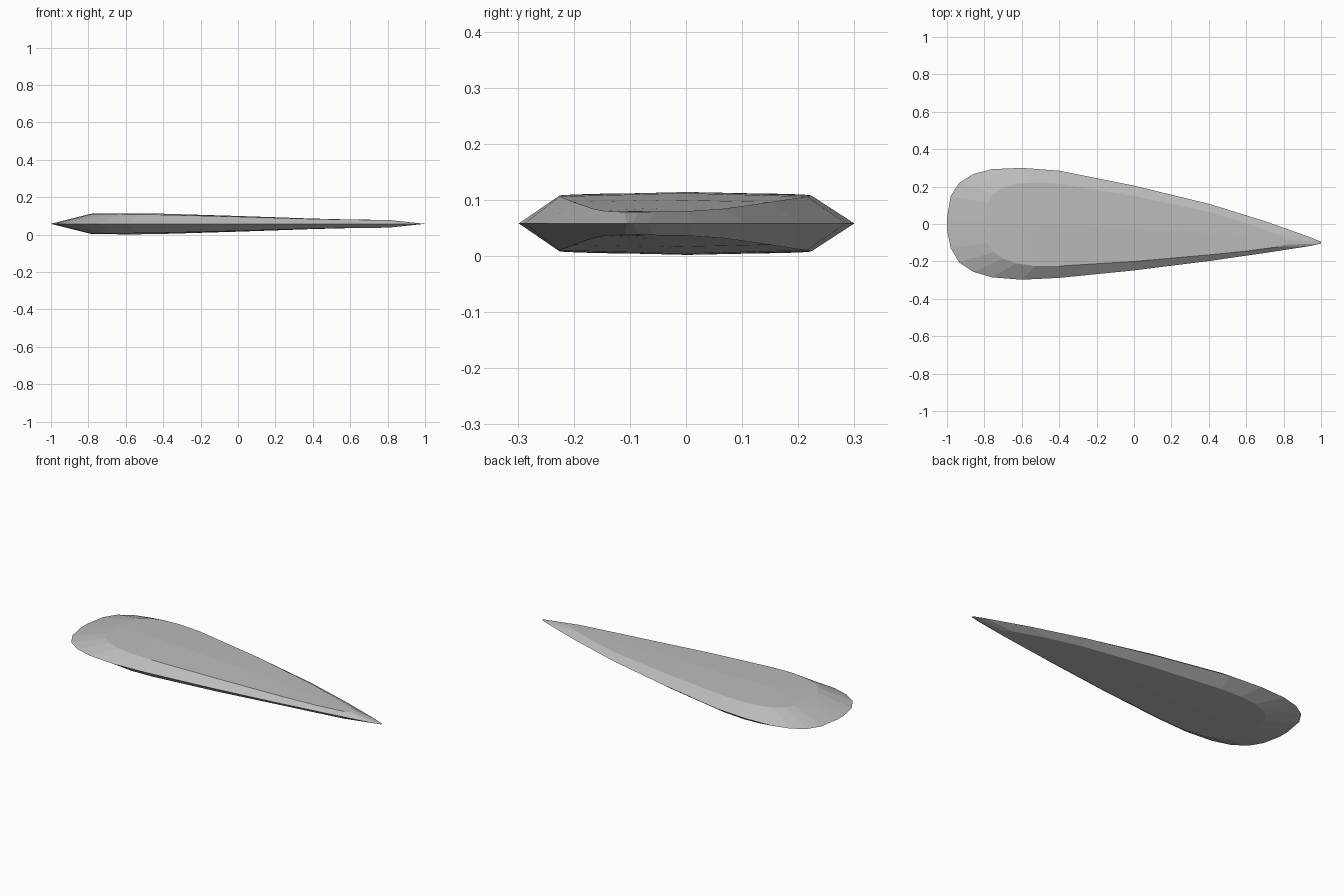
import bpy
import bmesh

cube = bpy.data.objects.get("Cube")
if cube:
    bpy.data.objects.remove(cube, do_unlink=True)

MID = 0.058

# Sharp outer rim, station by station: x, back y, front y
RIM = [(-1, 0.03, -0.03), (-0.98, 0.15, -0.13), (-0.935, 0.22, -0.205),
       (-0.86, 0.267, -0.255), (-0.76, 0.293, -0.285), (-0.6, 0.3, -0.298),
       (-0.4, 0.285, -0.288), (0, 0.205, -0.248), (0.4, 0.108, -0.198),
       (0.7, 0.015, -0.155), (0.94, -0.07, -0.118), (1, -0.095, -0.105)]

# Edge of the flat face: x, back y, front y, height above the rim, crown
FACE = [(-0.79, 0.03, -0.03, 0.053, 0), (-0.78, 0.11, -0.1, 0.053, 0.001),
        (-0.75, 0.16, -0.15, 0.053, 0.002), (-0.7, 0.195, -0.185, 0.052, 0.003),
        (-0.63, 0.215, -0.21, 0.051, 0.005), (-0.53, 0.223, -0.225, 0.05, 0.006),
        (-0.4, 0.215, -0.225, 0.048, 0.006), (0, 0.15, -0.2, 0.038, 0.004),
        (0.4, 0.065, -0.165, 0.026, 0.002), (0.6, 0.005, -0.145, 0.022, 0.001),
        (0.77, -0.055, -0.122, 0.021, 0), (0.81, -0.085, -0.11, 0.02, 0)]

steel = bpy.data.materials.new("steel grey")
steel.use_nodes = True
grey = (0.5, 0.5, 0.5, 1)
steel.diffuse_color = grey
steel.node_tree.nodes["Principled BSDF"].inputs["Base Color"].default_value = grey

bm = bmesh.new()
rim_back = [bm.verts.new((x, b, MID)) for x, b, f in RIM]
rim_front = [bm.verts.new((x, f, MID)) for x, b, f in RIM]


def half(side):
    """One half of the blade: bevels, end facets and crowned face."""
    back, crown, front = [], [], []
    for x, b, f, h, c in FACE:
        back.append(bm.verts.new((x, b, MID + side * h)))
        front.append(bm.verts.new((x, f, MID + side * h)))
        crown.append(bm.verts.new((x, (b + f) / 2, MID + side * (h + c))))
    rows = [rim_back, back, crown, front, rim_front]
    for r0, r1 in zip(rows, rows[1:]):
        for i in range(len(RIM) - 1):
            bm.faces.new((r0[i], r1[i], r1[i + 1], r0[i + 1]))
    for i in (0, -1):
        bm.faces.new([row[i] for row in rows])


for side in (1, -1):
    half(side)
bmesh.ops.recalc_face_normals(bm, faces=bm.faces)

mesh = bpy.data.meshes.new("blade")
bm.to_mesh(mesh)
bm.free()
mesh.materials.append(steel)
blade = bpy.data.objects.new("blade", mesh)
bpy.context.collection.objects.link(blade)
